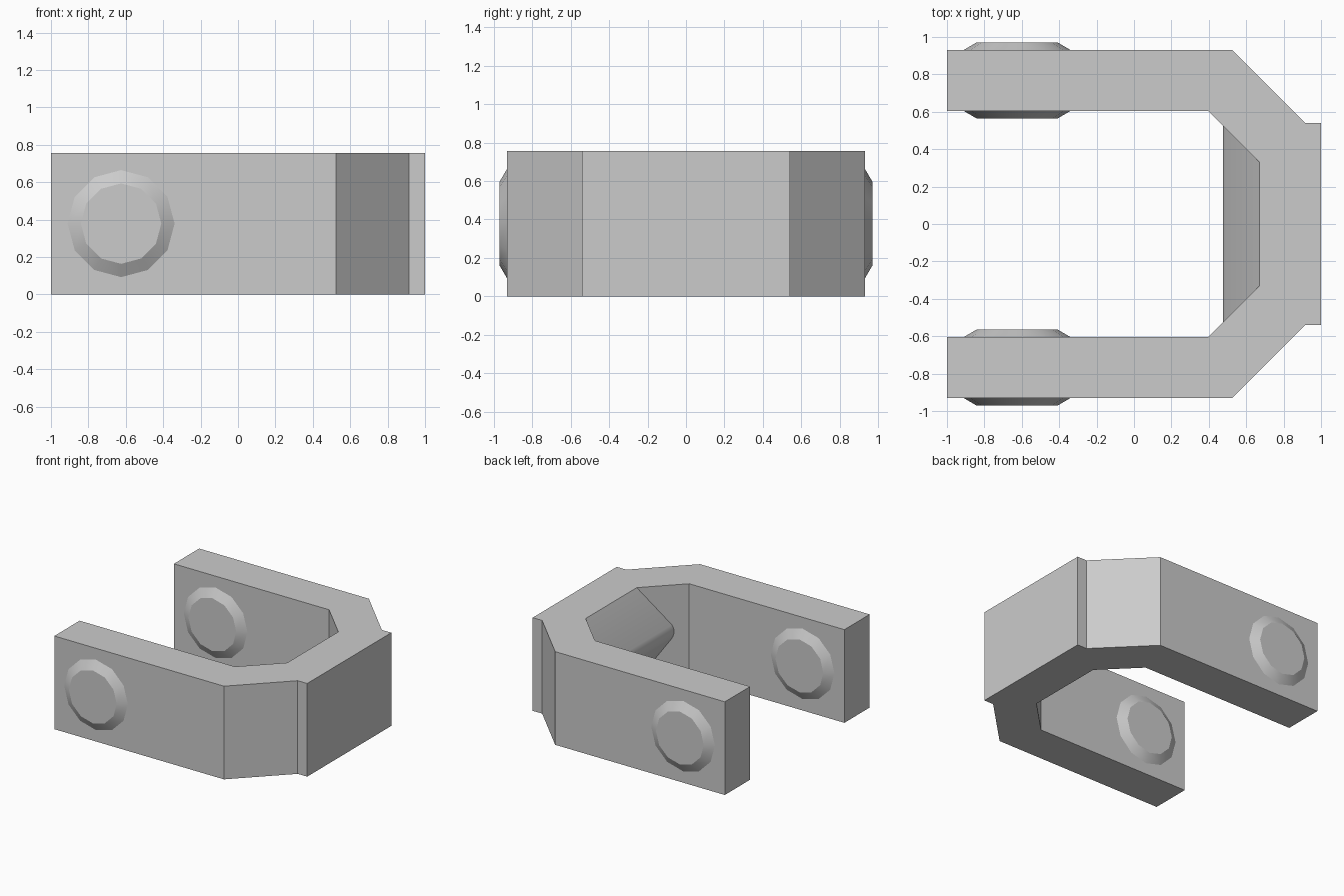
import bpy, bmesh, math
from mathutils import Matrix

cube = bpy.data.objects.get("Cube")
if cube:
    bpy.data.objects.remove(cube, do_unlink=True)

HEIGHT = 0.757
MID = HEIGHT / 2
ARM_IN, ARM_OUT = 0.605, 0.93

grey = bpy.data.materials.new("plain_grey")
grey.use_nodes = True
grey.diffuse_color = (0.6, 0.6, 0.6, 1)
grey.node_tree.nodes["Principled BSDF"].inputs["Base Color"].default_value = (0.6, 0.6, 0.6, 1)


def finish(name, bm):
    """Turn a bmesh into a grey object with sharp edges kept."""
    bmesh.ops.recalc_face_normals(bm, faces=bm.faces)
    mesh = bpy.data.meshes.new(name)
    bm.to_mesh(mesh)
    bm.free()
    mesh.materials.append(grey)
    obj = bpy.data.objects.new(name, mesh)
    bpy.context.collection.objects.link(obj)
    bpy.ops.object.select_all(action="DESELECT")
    obj.select_set(True)
    bpy.context.view_layer.objects.active = obj
    bpy.ops.object.shade_smooth_by_angle(angle=math.radians(24))
    return obj


def bridge(bm, start, end):
    """Close a solid between two matching rings of points."""
    a = [bm.verts.new(p) for p in start]
    b = [bm.verts.new(p) for p in end]
    bm.faces.new(a)
    bm.faces.new(b)
    for i in range(len(a)):
        j = (i + 1) % len(a)
        bm.faces.new((a[i], a[j], b[j], b[i]))


# Clamp body: half outline, mirrored across y and extruded upward
half = [(1, 0.54), (0.915, 0.54), (0.525, ARM_OUT), (-1, ARM_OUT),
        (-1, ARM_IN), (0.395, ARM_IN), (0.672, 0.328)]
outline = half + [(x, -y) for x, y in reversed(half)]
bm = bmesh.new()
bridge(bm, [(x, y, 0) for x, y in outline], [(x, y, HEIGHT) for x, y in outline])
finish("clamp_body", bm)

# Inner wedge: rounded ridge pointing at the opening, ends buried in the corners
radius, tilt = 0.085, math.radians(60)
section = [(0.70, HEIGHT - 0.01), (0.672, HEIGHT)]
for i in range(7):
    a = tilt * (0.5 - i / 6)
    section.append((0.475 + radius * (1 - math.cos(a)), MID + 1.3 * radius * math.sin(a)))
section += [(0.672, 0), (0.70, 0.01)]
bm = bmesh.new()
bridge(bm, *[[(x, side * (1.015 - x), z) for x, z in section] for side in (-1, 1)])
finish("inner_wedge", bm)

# Pivot bosses: twelve-sided discs with a chamfered rim on both sides of each arm
for side, label in ((-1, "front"), (1, "back")):
    for y, direction, place in ((ARM_OUT, 1, "outer"), (ARM_IN, -1, "inner")):
        bm = bmesh.new()
        bmesh.ops.create_cone(bm, cap_ends=True, segments=12, radius1=0.287,
                              radius2=0.215, depth=0.042)
        turn = Matrix.Rotation(-math.pi / 2 * side * direction, 4, "X")
        spot = Matrix.Translation((-0.625, side * (y + direction * 0.0205), MID))
        bmesh.ops.transform(bm, matrix=spot @ turn, verts=bm.verts)
        finish(f"{label}_{place}_boss", bm)
